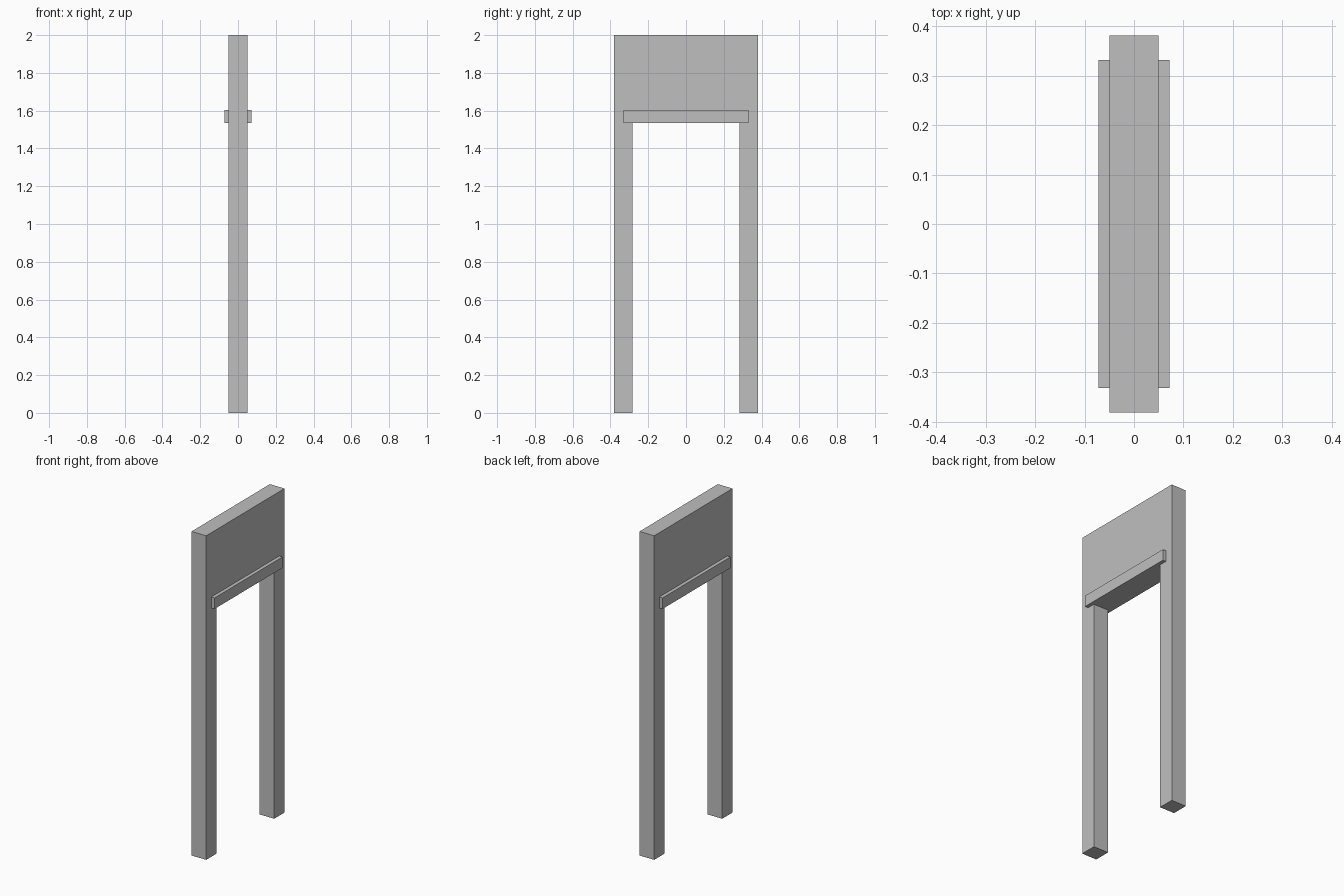
import bpy
import bmesh

cube = bpy.data.objects.get("Cube")
if cube:
    bpy.data.objects.remove(cube, do_unlink=True)

HALF_THICK, HALF_WIDTH, HEIGHT = 0.05, 0.382, 2.0
LEG_INNER, OPENING_TOP = 0.282, 1.535
RAIL_OUT, RAIL_HALF, RAIL_TOP = 0.072, 0.332, 1.603

grey = bpy.data.materials.new("plain grey")
grey.use_nodes = True
colour = (0.52, 0.52, 0.52, 1)
grey.diffuse_color = colour
grey.node_tree.nodes["Principled BSDF"].inputs["Base Color"].default_value = colour


def extrude_profile(name, profile, x0, x1):
    """Extrude a closed (y, z) outline from x0 to x1."""
    bm = bmesh.new()
    face = bm.faces.new([bm.verts.new((x0, y, z)) for y, z in profile])
    result = bmesh.ops.extrude_face_region(bm, geom=[face])
    moved = [v for v in result["geom"] if isinstance(v, bmesh.types.BMVert)]
    bmesh.ops.translate(bm, verts=moved, vec=(x1 - x0, 0, 0))
    bmesh.ops.recalc_face_normals(bm, faces=bm.faces)
    mesh = bpy.data.meshes.new(name)
    bm.to_mesh(mesh)
    bm.free()
    mesh.materials.append(grey)
    obj = bpy.data.objects.new(name, mesh)
    bpy.context.collection.objects.link(obj)
    return obj


# Two legs and the solid header panel, in one continuous outline
half = [(HALF_WIDTH, HEIGHT), (HALF_WIDTH, 0), (LEG_INNER, 0), (LEG_INNER, OPENING_TOP)]
outline = half + [(-y, z) for y, z in reversed(half)]
extrude_profile("door_frame", outline, -HALF_THICK, HALF_THICK)

# Trim rail on each face, flush with the top of the opening
rail = [(-RAIL_HALF, OPENING_TOP), (RAIL_HALF, OPENING_TOP),
        (RAIL_HALF, RAIL_TOP), (-RAIL_HALF, RAIL_TOP)]
for side, name in ((1, "left_trim_rail"), (-1, "right_trim_rail")):
    extrude_profile(name, rail, side * HALF_THICK, side * RAIL_OUT)
